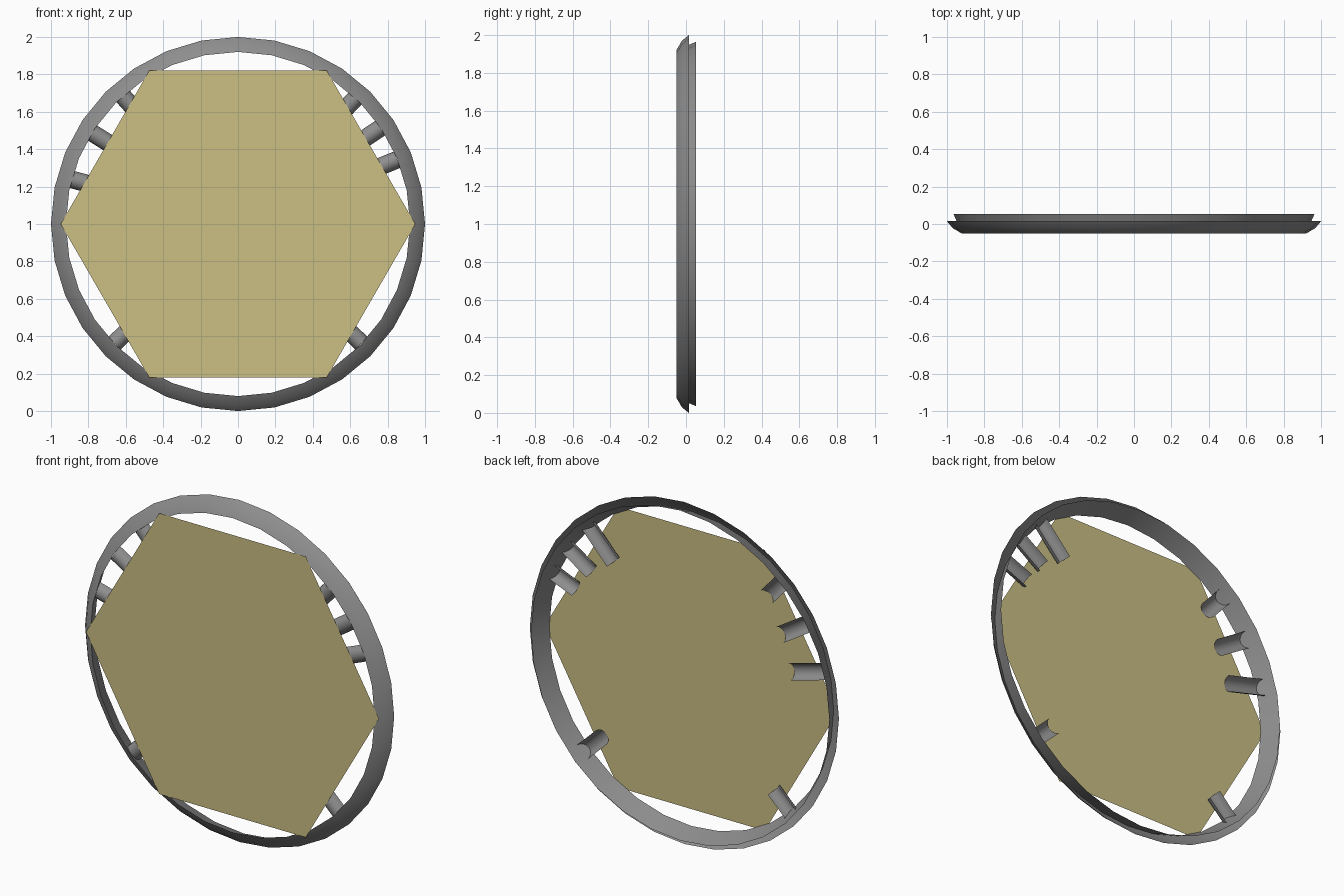
import bpy, bmesh, math
from mathutils import Vector

cube = bpy.data.objects.get("Cube")
if cube:
    bpy.data.objects.remove(cube, do_unlink=True)

FRONT, BACK, MID = -0.051, 0.054, 1.0


def material(name, rgb):
    m = bpy.data.materials.new(name)
    m.use_nodes = True
    m.diffuse_color = (*rgb, 1)
    m.node_tree.nodes["Principled BSDF"].inputs["Base Color"].default_value = (*rgb, 1)
    return m


grey = material("grey_metal", (0.27, 0.27, 0.27))
tan = material("tan_panel", (0.6, 0.52, 0.23))


def finish(name, bm, mat, smooth=True):
    mesh = bpy.data.meshes.new(name)
    bm.to_mesh(mesh)
    bm.free()
    mesh.materials.append(mat)
    obj = bpy.data.objects.new(name, mesh)
    bpy.context.collection.objects.link(obj)
    if smooth:
        bpy.ops.object.select_all(action='DESELECT')
        obj.select_set(True)
        bpy.context.view_layer.objects.active = obj
        bpy.ops.object.shade_smooth_by_angle(angle=math.radians(35))
    return obj


def skin(bm, rows, closed=False):
    """Join neighbouring rows of vertices with quads."""
    rows = [[bm.verts.new(p) for p in row] for row in rows]
    pairs = list(zip(rows, rows[1:])) + ([(rows[-1], rows[0])] if closed else [])
    for a, b in pairs:
        for i in range(len(a) - 1):
            bm.faces.new((a[i], a[i + 1], b[i + 1], b[i]))


def polar(r, angle, y):
    return Vector((r * math.cos(angle), y, MID + r * math.sin(angle)))


# Rim: rounded outer lip and conical inner wall meeting at the front edge
profile = [(1.0, 0.015), (0.97, -0.022), (0.92, FRONT), (0.965, BACK)]
bm = bmesh.new()
skin(bm, [[polar(r, math.tau * i / 32, y) for r, y in profile] for i in range(32)], closed=True)
finish("rim", bm, grey)

# Hexagonal front panel
bm = bmesh.new()
bm.faces.new([bm.verts.new(polar(0.948, math.tau * i / 6, FRONT)) for i in range(6)])
finish("hexagon_panel", bm, tan, smooth=False)

# Radial half-pipe clips, open at the back: angle in degrees, inner radius
clips = [(22, 0.78), (34, 0.75), (47, 0.7), (132, 0.77),
         (148, 0.71), (165, 0.69), (224, 0.78), (316, 0.76)]
for n, (deg, inner) in enumerate(clips, 1):
    a = math.radians(deg)
    side = Vector((-math.sin(a), 0, math.cos(a)))
    rows = []
    for k in range(9):
        t = math.pi * k / 8
        offset = side * 0.047 * math.cos(t)
        y = -0.047 * math.sin(t)
        rows.append([polar(r, a, y) + offset for r in (inner, 0.936 + 0.4 * y)])
    bm = bmesh.new()
    skin(bm, rows)
    finish(f"clip_{n}", bm, grey)
